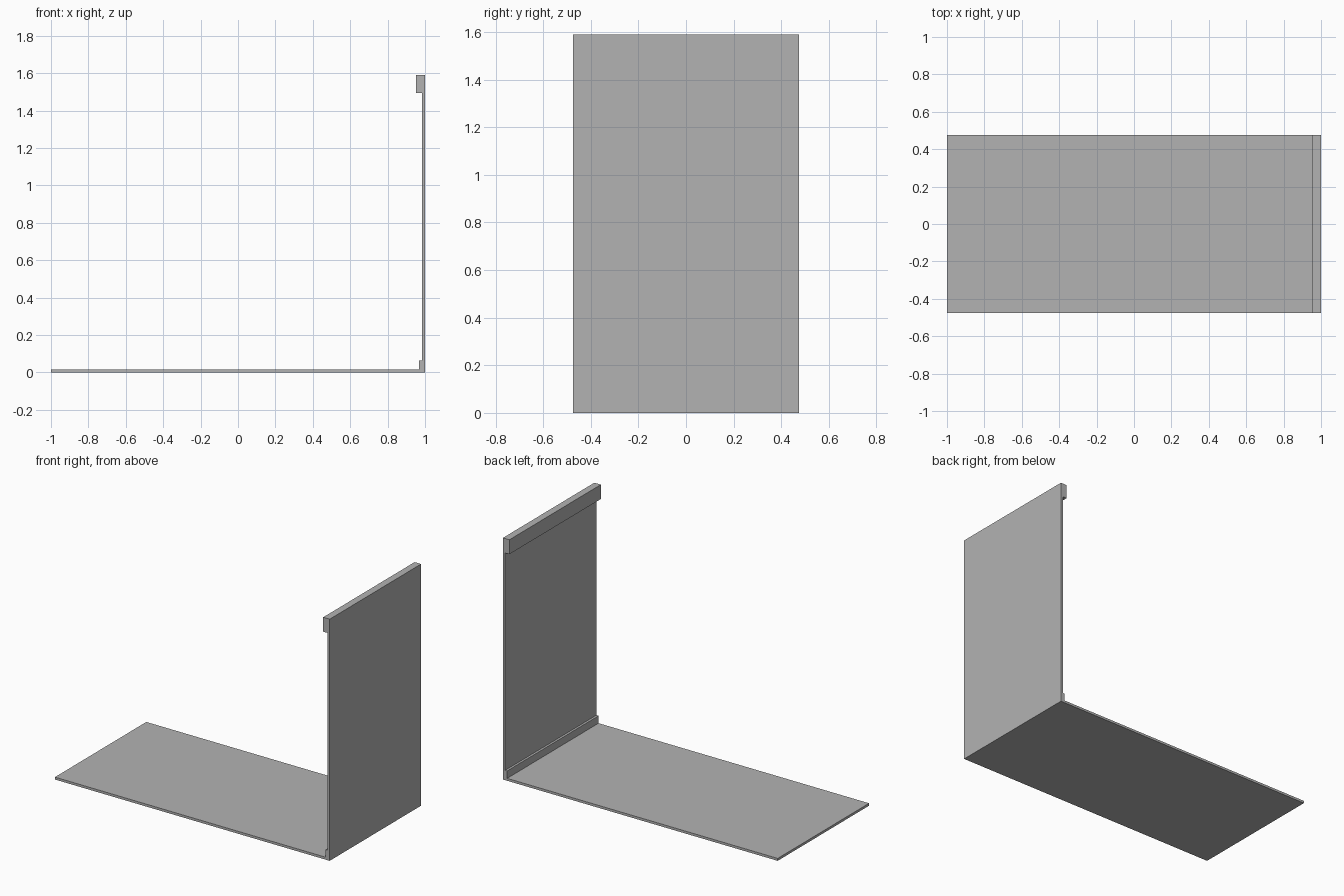
import bpy
import bmesh

cube = bpy.data.objects.get("Cube")
if cube:
    bpy.data.objects.remove(cube, do_unlink=True)

# One plain grey for the whole bracket
grey = bpy.data.materials.new("grey")
grey.use_nodes = True
colour = (0.45, 0.45, 0.45, 1)
grey.diffuse_color = colour
grey.node_tree.nodes["Principled BSDF"].inputs["Base Color"].default_value = colour

HALF_DEPTH = 0.475
HEIGHT = 1.59
SHEET = 0.016           # sheet thickness
inner = 1 - SHEET       # inner face of the upright

# Cross-section: base plate, foot step, upright, hooked top lip
profile = [
    (-1, 0), (1, 0), (1, HEIGHT),
    (0.953, HEIGHT), (0.953, 1.495), (inner, 1.495),
    (inner, 0.065), (0.969, 0.065), (0.969, SHEET), (-1, SHEET),
]

# Extrude the cross-section along y
bm = bmesh.new()
face = bm.faces.new([bm.verts.new((x, -HALF_DEPTH, z)) for x, z in profile])
result = bmesh.ops.extrude_face_region(bm, geom=[face], use_keep_orig=True)
moved = [v for v in result["geom"] if isinstance(v, bmesh.types.BMVert)]
bmesh.ops.translate(bm, verts=moved, vec=(0, 2 * HALF_DEPTH, 0))
bmesh.ops.recalc_face_normals(bm, faces=bm.faces)

mesh = bpy.data.meshes.new("angle_bracket")
bm.to_mesh(mesh)
bm.free()
mesh.materials.append(grey)
bracket = bpy.data.objects.new("angle_bracket", mesh)
bpy.context.collection.objects.link(bracket)
